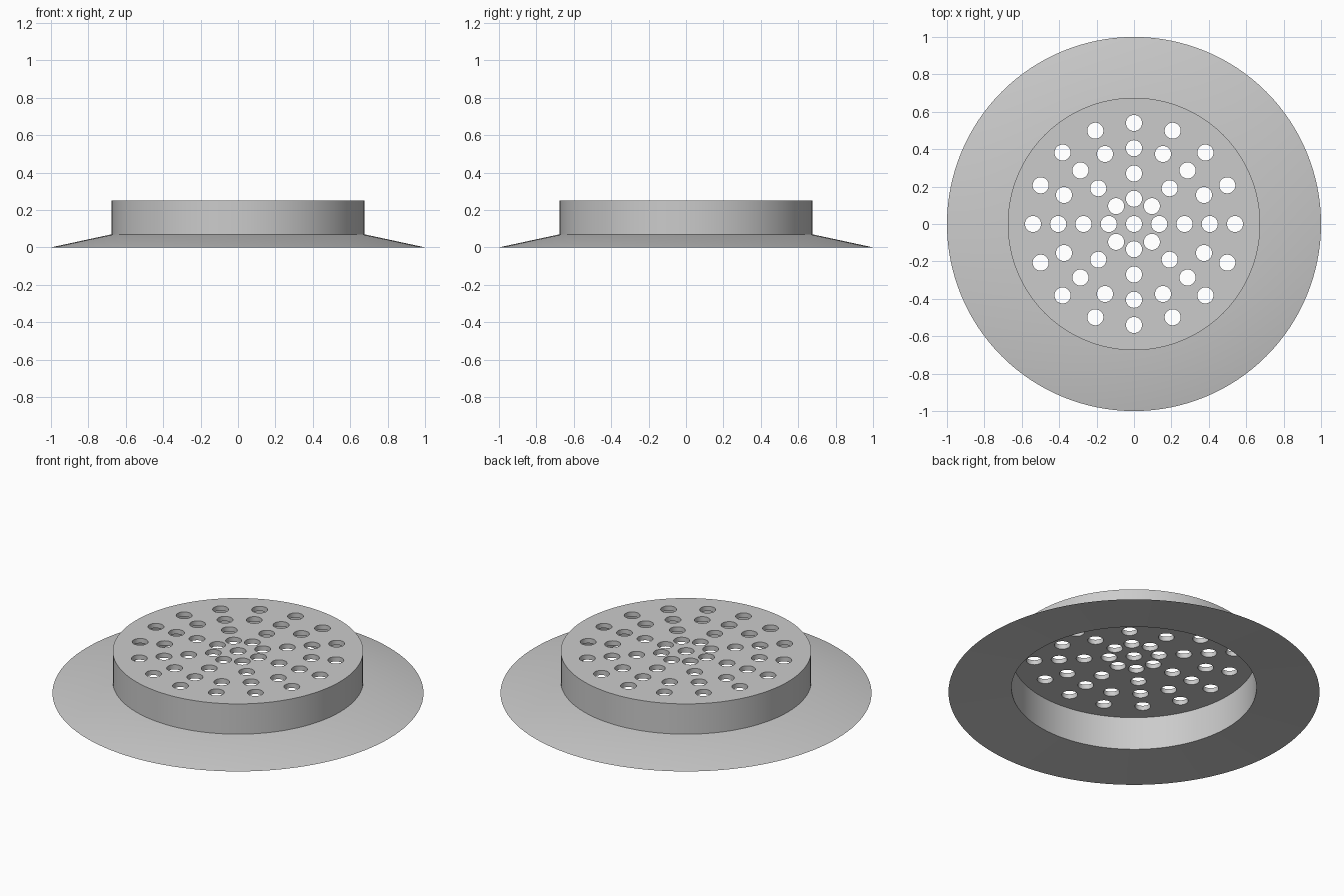
import bpy, bmesh, math

if "Cube" in bpy.data.objects:
    bpy.data.objects.remove(bpy.data.objects["Cube"])

SEG = 128          # sides of the large round parts
HOLE_R = 0.043

grey = bpy.data.materials.new("plain_grey")
grey.diffuse_color = (0.6, 0.6, 0.6, 1)
grey.use_nodes = True
grey.node_tree.nodes["Principled BSDF"].inputs["Base Color"].default_value = grey.diffuse_color


def finish(bm, name):
    bmesh.ops.recalc_face_normals(bm, faces=bm.faces)
    mesh = bpy.data.meshes.new(name)
    bm.to_mesh(mesh)
    bm.free()
    obj = bpy.data.objects.new(name, mesh)
    bpy.context.collection.objects.link(obj)
    mesh.materials.append(grey)
    return obj


def lathe(name, profile):
    """Spin a profile of (radius, z) around z; radius 0 becomes a pole."""
    bm = bmesh.new()
    rings = []
    for r, z in profile:
        rings.append([bm.verts.new((r * math.cos(a), r * math.sin(a), z))
                      for a in (2 * math.pi * i / SEG for i in range(SEG))])
    for k, low in enumerate(rings):
        high = rings[(k + 1) % len(rings)]
        for i in range(SEG):
            j = (i + 1) % SEG
            bm.faces.new((low[i], low[j], high[j], high[i]))
    return finish(bm, name)


def smooth(obj):
    bpy.ops.object.select_all(action='DESELECT')
    obj.select_set(True)
    bpy.context.view_layer.objects.active = obj
    bpy.ops.object.shade_smooth_by_angle(angle=math.radians(30))


# Sloping flange with a thin outer edge
flange = lathe("flange", [(1, 0), (0.675, 0.07), (0.66, 0.07), (0.66, 0.025)])

# Cap: a shallow cup, open below
bm = bmesh.new()
profile = [(0.66, 0.222), (0.66, 0.07), (0.675, 0.07), (0.675, 0.25)]
rings = [[bm.verts.new((r * math.cos(2 * math.pi * i / SEG),
                        r * math.sin(2 * math.pi * i / SEG), z))
          for i in range(SEG)] for r, z in profile]
for a, b in zip(rings, rings[1:]):
    for i in range(SEG):
        j = (i + 1) % SEG
        bm.faces.new((a[i], a[j], b[j], b[i]))
bm.faces.new(rings[0])
bm.faces.new(rings[-1])
cap = finish(bm, "perforated_cap")

# Drain holes: a centre hole and four rings
spots = [(0, 0)]
for radius, count in ((0.135, 8), (0.27, 8), (0.405, 16), (0.54, 16)):
    for i in range(count):
        a = 2 * math.pi * i / count
        spots.append((radius * math.cos(a), radius * math.sin(a)))
# The centre is round like the rest
bm = bmesh.new()
for x, y in spots:
    made = bmesh.ops.create_cone(bm, cap_ends=True, segments=32, radius1=HOLE_R,
                                 radius2=HOLE_R, depth=0.12)
    bmesh.ops.translate(bm, verts=made["verts"], vec=(x, y, 0.236))
cutter = finish(bm, "hole_cutter")
cutter.hide_render = True

cut = cap.modifiers.new("holes", 'BOOLEAN')
cut.operation = 'DIFFERENCE'
cut.solver = 'EXACT'
cut.object = cutter
bpy.context.view_layer.objects.active = cap
bpy.ops.object.modifier_apply(modifier=cut.name)
bpy.data.objects.remove(cutter)

for part in (flange, cap):
    smooth(part)
